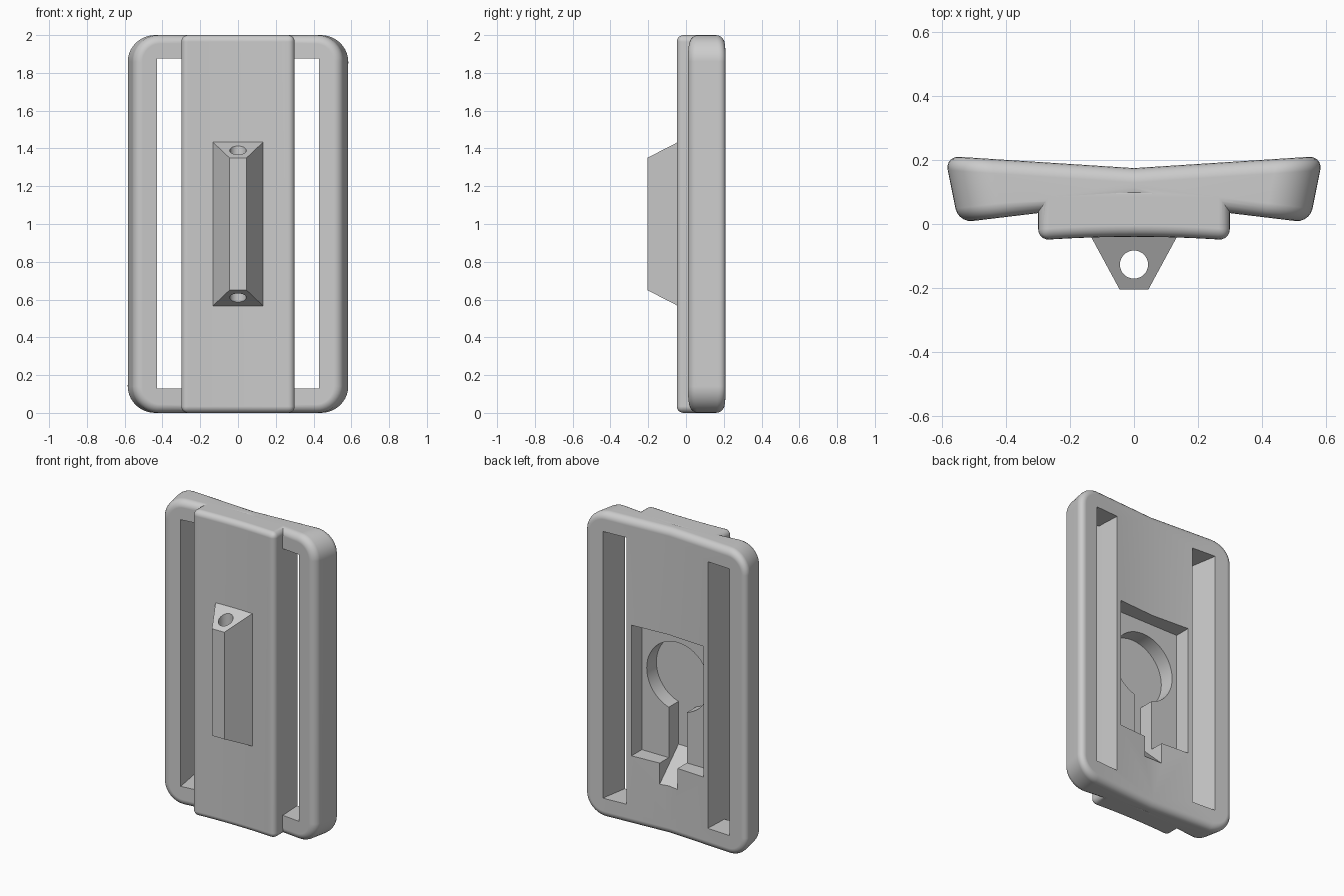
import bpy, bmesh, math

if "Cube" in bpy.data.objects:
    bpy.data.objects.remove(bpy.data.objects["Cube"])

grey = bpy.data.materials.new("plain grey")
grey.use_nodes = True
colour = (0.6, 0.6, 0.6, 1)
grey.diffuse_color = colour
grey.node_tree.nodes["Principled BSDF"].inputs["Base Color"].default_value = colour


def prism(name, profile, low, high, axis="z"):
    """Extrude a closed profile: (x, y) along z, (x, z) along y or (y, z) along x."""
    place = {"z": lambda a, b, h: (a, b, h),
             "y": lambda a, b, h: (a, h, b),
             "x": lambda a, b, h: (h, a, b)}[axis]
    bm = bmesh.new()
    rings = [[bm.verts.new(place(a, b, h)) for a, b in profile] for h in (low, high)]
    n = len(profile)
    for ring in rings:
        bm.faces.new(ring)
    for i in range(n):
        j = (i + 1) % n
        bm.faces.new((rings[0][i], rings[0][j], rings[1][j], rings[1][i]))
    return finish(name, bm)


def finish(name, bm):
    bmesh.ops.recalc_face_normals(bm, faces=bm.faces)
    mesh = bpy.data.meshes.new(name)
    bm.to_mesh(mesh)
    bm.free()
    mesh.materials.append(grey)
    obj = bpy.data.objects.new(name, mesh)
    bpy.context.collection.objects.link(obj)
    return obj


def bevel_where(obj, test, radius, segments):
    bm = bmesh.new()
    bm.from_mesh(obj.data)
    bmesh.ops.bevel(bm, geom=[e for e in bm.edges if test(e)], offset=radius,
                    segments=segments, profile=0.5, affect="EDGES")
    bm.to_mesh(obj.data)
    bm.free()


def combine(body, other, operation):
    mod = body.modifiers.new(operation.lower(), "BOOLEAN")
    mod.operation = operation
    mod.solver = "EXACT"
    mod.object = other
    bpy.context.view_layer.objects.active = body
    bpy.ops.object.modifier_apply(modifier=mod.name)
    bpy.data.objects.remove(other)


def circle(a, b, radius, count):
    return [(a + radius * math.cos(math.tau * i / count),
             b + radius * math.sin(math.tau * i / count)) for i in range(count)]


def mirrored(half):
    return half + [(-x, y) for x, y in reversed(half) if x]


def box(name, width, y0, y1, z0, z1):
    return prism(name, mirrored([(width, y0), (width, y1)]), z0, z1)


def is_corner(e):
    a, b = (v.co for v in e.verts)
    return abs(a.x) > 0.5 and abs(b.x) > 0.5 and abs(a.z - b.z) < 0.01 and a.x * b.x > 0


def is_sharp(e):
    return e.calc_face_angle() > math.radians(45)


# Shallow V-shaped plate with round corners and a rounded rim
body = prism("strap_plate", mirrored([(0, 0.07), (0.55, 0.004), (0.592, 0.213), (0, 0.175)]), 0, 2)
bevel_where(body, is_corner, 0.14, 10)
bevel_where(body, is_sharp, 0.045, 5)

# Raised front pad, slightly hollow across its width
hollow = [(0.3 * i / 6, -0.04 - 0.011 * (i / 6) ** 2) for i in range(7)]
pad = prism("front_pad", mirrored(hollow + [(0.3, 0.12)]), 0, 2)
bevel_where(pad, is_sharp, 0.035, 5)
combine(body, pad, "UNION")

# Strap slots with slanted outer walls
for side in (1, -1):
    wall = [(0.3, -0.2), (0.3, 0.07), (0.288, 0.3), (0.475, 0.3), (0.425, 0.0), (0.425, -0.2)]
    combine(body, prism("slot_cutter", [(side * x, y) for x, y in wall], 0.13, 1.875), "DIFFERENCE")

# Back recess, round pocket and ramped keyway
combine(body, box("recess_cutter", 0.26, 0.085, 0.3, 0.455, 1.31), "DIFFERENCE")
combine(body, prism("pocket_cutter", circle(0, 1.0, 0.225, 48), -0.015, 0.3, "y"), "DIFFERENCE")
ramp = [(-0.015, 0.505), (0.3, 0.2), (0.3, 1.0), (-0.015, 1.0)]
combine(body, prism("keyway_cutter", ramp, -0.065, 0.065, "x"), "DIFFERENCE")

# Front lug: a truncated wedge with a hole running along its length
bm = bmesh.new()
bmesh.ops.create_cube(bm, size=1)
for v in bm.verts:
    front = v.co.y < 0
    v.co = (math.copysign(0.045 if front else 0.14, v.co.x),
            -0.205 if front else -0.03,
            1 + math.copysign(0.35 if front else 0.44, v.co.z))
lug = finish("front_lug", bm)
combine(lug, prism("lug_hole_cutter", circle(0, -0.127, 0.044, 32), 0.4, 1.6), "DIFFERENCE")

# Smooth shading with crisp edges
for obj in (body, lug):
    bpy.ops.object.select_all(action="DESELECT")
    obj.select_set(True)
    bpy.context.view_layer.objects.active = obj
    bpy.ops.object.shade_smooth_by_angle(angle=math.radians(30))
    weighted = obj.modifiers.new("even_shading", "WEIGHTED_NORMAL")
    weighted.keep_sharp = True
